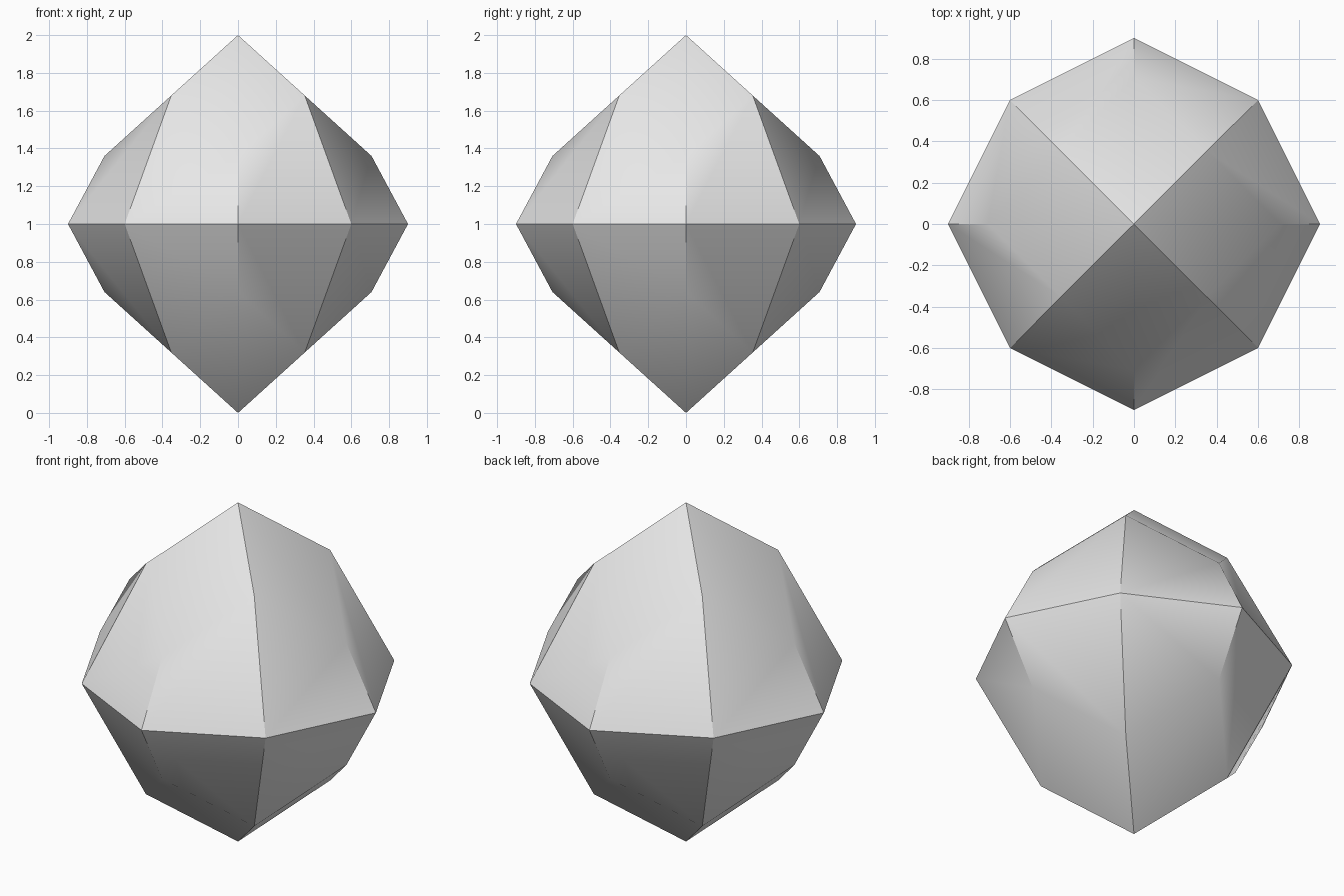
import bpy, bmesh, math
from mathutils import Vector

cube = bpy.data.objects.get("Cube")
if cube:
    bpy.data.objects.remove(cube, do_unlink=True)

# Plain grey stone
stone = bpy.data.materials.new("grey_stone")
stone.use_nodes = True
grey = (0.8, 0.8, 0.8, 1)
stone.diffuse_color = grey
stone.node_tree.nodes["Principled BSDF"].inputs["Base Color"].default_value = grey


def ring_point(step, axis_radius, corner, axis_z, corner_z, sign):
    """Point on an eight-step ring alternating axis and corner positions."""
    a = step * math.pi / 4
    odd = step % 2
    r = corner * math.sqrt(2) if odd else axis_radius
    z = corner_z if odd else axis_z
    return Vector((r * math.cos(a), r * math.sin(a), 1 + sign * z))


bm = bmesh.new()
girdle = [bm.verts.new(ring_point(i, 0.9, 0.6, 0, 0, 1)) for i in range(8)]

# Crown and pavilion: four kites at each tip, eight quads down to the girdle
for sign in (1, -1):
    tip = bm.verts.new((0, 0, 1 + sign))
    mid = [bm.verts.new(ring_point(i, 0.707, 0.3535, 0.36, 0.68, sign)) for i in range(8)]
    for i in range(8):
        j = (i + 1) % 8
        bm.faces.new((girdle[i], girdle[j], mid[j], mid[i]))
        if i % 2 == 0:
            bm.faces.new((tip, mid[i - 1], mid[i], mid[j]))
bmesh.ops.recalc_face_normals(bm, faces=bm.faces)

# Soft blend from kites into side facets, crisp everywhere else
for f in bm.faces:
    f.smooth = True
for e in bm.edges:
    e.smooth = e.calc_face_angle() < math.radians(32)

mesh = bpy.data.meshes.new("faceted_gem")
bm.to_mesh(mesh)
bm.free()
mesh.materials.append(stone)
gem = bpy.data.objects.new("faceted_gem", mesh)
bpy.context.collection.objects.link(gem)
